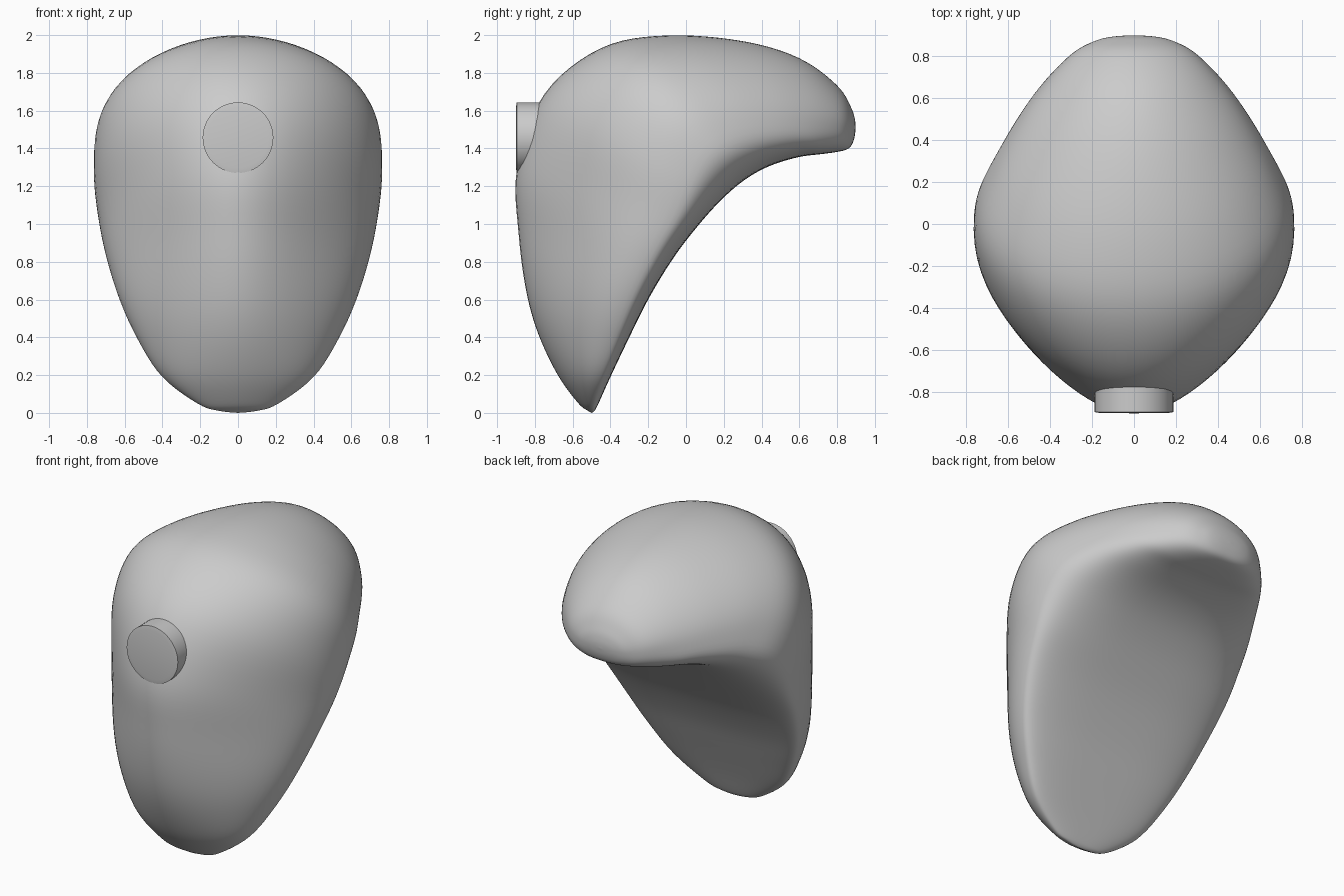
import bpy, bmesh, math
from mathutils import Matrix, Vector

if "Cube" in bpy.data.objects:
    bpy.data.objects.remove(bpy.data.objects["Cube"])

# Stations from lower tip to rear tip:
# inner y, z | outer y, z | half width | widest point fraction | outer fullness
STATIONS = [
    (-.50, .000, -.50, .000, .00, .45, 1.8),
    (-.485, .010, -.52, .012, .10, .38, 1.8),
    (-.465, .045, -.57, .050, .21, .30, 1.7),
    (-.40, .19, -.68, .20, .405, .22, 1.6),
    (-.30, .40, -.785, .42, .54, .18, 1.45),
    (-.195, .61, -.85, .65, .635, .17, 1.3),
    (-.06, .83, -.89, .95, .705, .17, 1.2),
    (.08, 1.01, -.90, 1.30, .745, .18, 1.3),
    (.20, 1.14, -.755, 1.69, .765, .25, 1.7),
    (.32, 1.24, -.45, 1.935, .75, .34, 2.0),
    (.45, 1.31, -.10, 2.00, .665, .36, 1.95),
    (.60, 1.355, .30, 1.97, .54, .34, 1.8),
    (.72, 1.37, .60, 1.88, .42, .34, 1.7),
    (.82, 1.385, .80, 1.735, .295, .40, 1.8),
    (.868, 1.405, .873, 1.62, .19, .47, 1.9),
    (.890, 1.45, .895, 1.55, .10, .5, 2.0),
    (.898, 1.50, .898, 1.50, .00, .5, 2.0),
]


def spline(rows, steps):
    """Smooth interpolation through all station values."""
    out = []
    for i in range(len(rows) - 1):
        a, b, c, d = (rows[max(0, min(len(rows) - 1, i + k))] for k in (-1, 0, 1, 2))
        for s in range(steps):
            t = s / steps
            out.append([.5 * (2*q + (r-p)*t + (2*p-5*q+4*r-u)*t*t + (3*q-p-3*r+u)*t**3)
                        for p, q, r, u in zip(a, b, c, d)])
    return out[1:]


def spow(v, e):
    return math.copysign(abs(v) ** e, v)


def section(a, q, n):
    """Unit outline: rounded diamond to circle outside, boxy inside."""
    c, s = math.cos(a), math.sin(a)
    if s <= 0:
        return spow(c, 2 / n), spow(s, 2 / n)
    def gauge(u, v):
        return ((u*u + .08) ** (q/2) + (v*v + .08) ** (q/2)) ** (1/q)
    r = gauge(1, 0) / gauge(c, s)
    return c * r, s * r


def finish(bm, name, angle):
    bmesh.ops.recalc_face_normals(bm, faces=bm.faces[:])
    me = bpy.data.meshes.new(name)
    bm.to_mesh(me)
    bm.free()
    ob = bpy.data.objects.new(name, me)
    bpy.context.collection.objects.link(ob)
    bpy.ops.object.select_all(action='DESELECT')
    ob.select_set(True)
    bpy.context.view_layer.objects.active = ob
    bpy.ops.object.shade_smooth_by_angle(angle=math.radians(angle))
    return ob


# Curved shell body: rounded outside, flatter inside
N = 80
bm = bmesh.new()
rings = []
for iy, iz, oy, oz, w, f, q in spline(STATIONS, 6):
    w = max(w, 0)
    ring = []
    for k in range(N):
        x, v = section(2 * math.pi * k / N, q, 2 + 1.4 * min(1, w / .45))
        p = f + v * ((1 - f) if v > 0 else f)
        ring.append(bm.verts.new((w * x, iy + (oy - iy) * p, iz + (oz - iz) * p)))
    rings.append(ring)
for r0, r1 in zip(rings, rings[1:]):
    for k in range(N):
        j = (k + 1) % N
        bm.faces.new((r0[k], r0[j], r1[j], r1[k]))
for ring, st in ((rings[0], STATIONS[0]), (rings[-1], STATIONS[-1])):
    tip = bm.verts.new((0, st[0], st[1]))
    for k in range(N):
        bm.faces.new((ring[k], ring[(k + 1) % N], tip))
for _ in range(4):  # relax the surface slightly
    bmesh.ops.smooth_vert(bm, verts=[v for r in rings[3:-2] for v in r], factor=.4,
                          use_axis_x=True, use_axis_y=True, use_axis_z=True)
finish(bm, "shell_body", 80)

# Round front button with a shallow chamfer
bm = bmesh.new()
turn = Matrix.Rotation(math.radians(90), 4, 'X')
bmesh.ops.create_cone(bm, cap_ends=True, segments=64, radius1=.187, radius2=.187, depth=.3,
                      matrix=Matrix.Translation((0, -.746, 1.457)) @ turn)
cap = min(bm.faces, key=lambda fc: fc.calc_center_median().y)
bmesh.ops.inset_region(bm, faces=[cap], thickness=.025)
bmesh.ops.translate(bm, verts=cap.verts[:], vec=Vector((0, -.004, 0)))
finish(bm, "front_button", 30)
